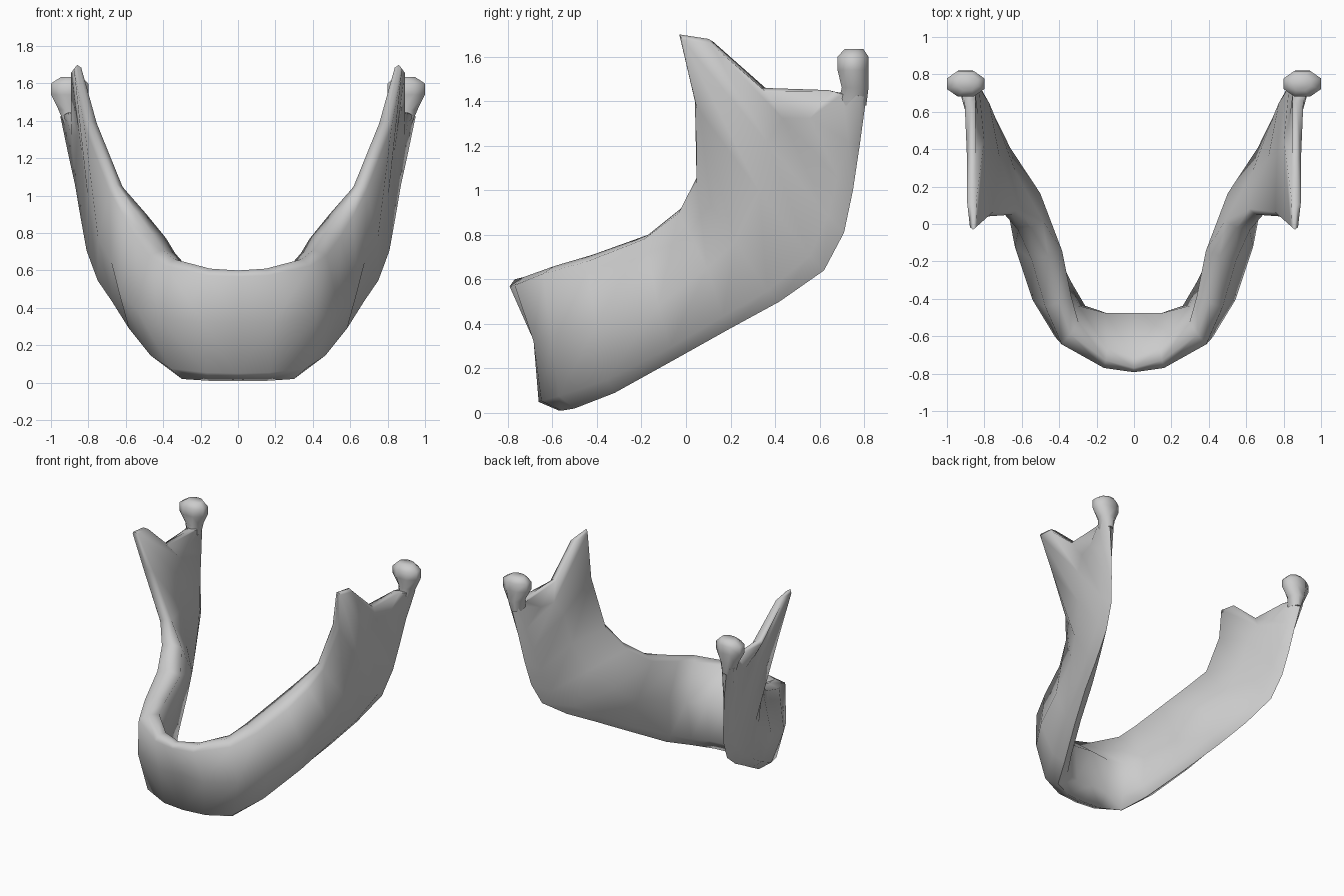
import bpy, bmesh, math
from mathutils import Vector

if "Cube" in bpy.data.objects:
    bpy.data.objects.remove(bpy.data.objects["Cube"])

# Guide lines of one half, from the chin to the joint: x, y, z, thickness
LOWER = [(0, -.57, .01, .19), (.15, -.56, .01, .18), (.30, -.50, .02, .17),
         (.39, -.32, .09, .14), (.52, -.05, .24, .12), (.63, .20, .38, .11),
         (.71, .42, .50, .10), (.78, .62, .64, .07), (.81, .71, .81, .07),
         (.84, .75, 1.0, .07), (.87, .78, 1.2, .08), (.91, .81, 1.42, .09)]
MIDDLE = [(0, -.58, .36, .22), (.17, -.58, .35, .22), (.36, -.52, .36, .21),
          (.46, -.37, .40, .18), (.55, -.10, .48, .18), (.59, .13, .65, .19),
          (.69, .25, .78, .13), (.76, .34, 1.0, .09), (.80, .37, 1.22, .07),
          (.83, .44, 1.33, .06), (.86, .56, 1.33, .06), (.89, .71, 1.43, .08)]
UPPER = [(0, -.77, .60, .08), (.15, -.73, .61, .11), (.34, -.59, .66, .15),
         (.40, -.42, .71, .15), (.46, -.17, .80, .17), (.55, -.02, .92, .14),
         (.65, .05, 1.06, .08), (.79, .04, 1.40, .07), (.86, -.03, 1.70, .04),
         (.87, .10, 1.68, .05), (.87, .34, 1.46, .05), (.87, .64, 1.45, .06)]


def section(i):
    """Closed cross-section ring at station i, with rounded edges."""
    low, mid, top = (Vector(g[i][:3]) for g in (LOWER, MIDDLE, UPPER))
    a, b = max(i - 1, 0), min(i + 1, len(MIDDLE) - 1)
    along = Vector(MIDDLE[b][:3]) - Vector(MIDDLE[a][:3])
    n = along.cross(top - low).normalized()
    edge = low.lerp(mid, .2)
    rim = top - (top - mid).normalized() * .025
    levels = [(edge, LOWER[i][3]), (mid, MIDDLE[i][3]), (rim, UPPER[i][3])]
    ring = [low]
    ring += [p + n * t / 2 for p, t in levels]
    ring += [top]
    ring += [p - n * t / 2 for p, t in reversed(levels)]
    if i == 0:
        for p in ring:
            p.x = 0
    return ring


def loft(name, sections, cap_start, angle):
    """Skin a list of rings, mirror to the other side and smooth."""
    bm = bmesh.new()
    rings = [[bm.verts.new(p) for p in s] for s in sections]
    for r, s in zip(rings, rings[1:]):
        for k in range(len(r)):
            j = (k + 1) % len(r)
            bm.faces.new((r[k], r[j], s[j], s[k]))
    bm.faces.new(rings[-1])
    if cap_start:
        bm.faces.new(rings[0])
    bmesh.ops.recalc_face_normals(bm, faces=bm.faces)
    me = bpy.data.meshes.new(name)
    bm.to_mesh(me)
    bm.free()
    ob = bpy.data.objects.new(name, me)
    bpy.context.collection.objects.link(ob)
    m = ob.modifiers.new("mirror", 'MIRROR')
    m.use_clip = True
    bpy.ops.object.select_all(action='DESELECT')
    ob.select_set(True)
    bpy.context.view_layer.objects.active = ob
    bpy.ops.object.modifier_apply(modifier="mirror")
    bpy.ops.object.shade_smooth_by_angle(angle=math.radians(angle))


def oval(cx, cy, z, rx, ry, tilt=0):
    turns = [math.tau * (k + .5) / 8 for k in range(8)]
    return [Vector((cx + rx * math.cos(t), cy + ry * math.sin(t),
                    z + tilt * math.sin(t))) for t in turns]


# Jaw body and rear branches, lofted along the guide lines
loft("jaw_bone", [section(i) for i in range(len(LOWER))], False, 75)

# Flared necks with flattened joint heads
loft("joint_head", [oval(.89, .745, 1.38, .04, .07),
                    oval(.90, .76, 1.46, .065, .065),
                    oval(.90, .75, 1.54, .108, .075),
                    oval(.90, .75, 1.60, .108, .075),
                    oval(.89, .755, 1.635, .06, .045)], True, 60)
